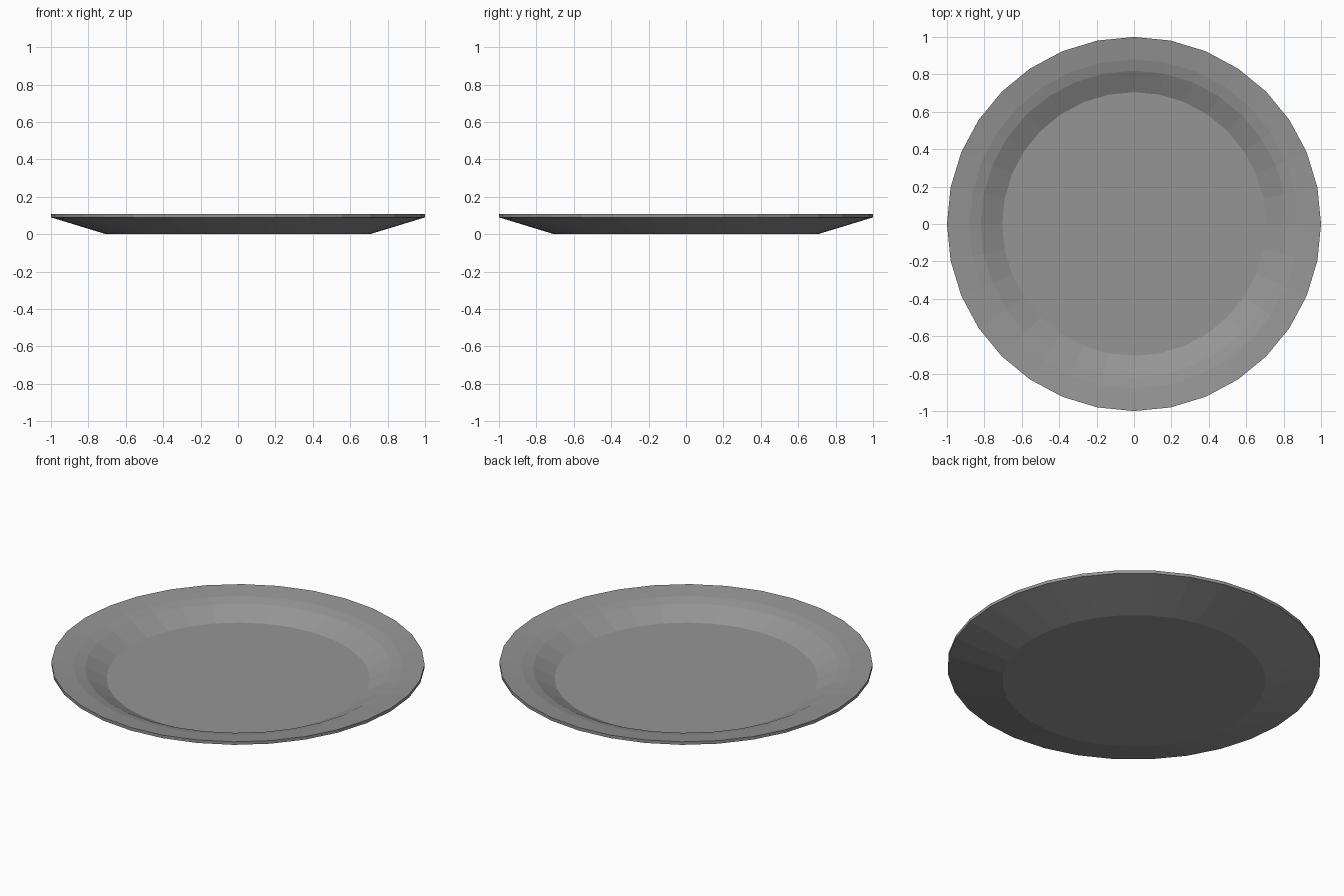
import bpy, bmesh
from math import cos, sin, tau

if "Cube" in bpy.data.objects:
    bpy.data.objects.remove(bpy.data.objects["Cube"])

SIDES = 32
# Plate profile (radius, height): underside, rim edge, then inner well
PROFILE = [(0.705, 0.0), (1.0, 0.09), (1.0, 0.108),
           (0.88, 0.093), (0.82, 0.077), (0.705, 0.018)]

bm = bmesh.new()
rings = [[bm.verts.new((r * cos(tau * i / SIDES), r * sin(tau * i / SIDES), z))
          for i in range(SIDES)] for r, z in PROFILE]

# Walls between successive rings
for a, b in zip(rings, rings[1:]):
    for i in range(SIDES):
        j = (i + 1) % SIDES
        bm.faces.new((a[i], a[j], b[j], b[i]))

# Flat base and eating surface
bm.faces.new(rings[0][::-1])
bm.faces.new(rings[-1])

mesh = bpy.data.meshes.new("plate")
bm.to_mesh(mesh)
bm.free()
plate = bpy.data.objects.new("plate", mesh)
bpy.context.collection.objects.link(plate)

# Dark grey glaze
glaze = bpy.data.materials.new("dark_grey")
glaze.diffuse_color = (0.3, 0.3, 0.3, 1)
glaze.use_nodes = True
glaze.node_tree.nodes["Principled BSDF"].inputs["Base Color"].default_value = glaze.diffuse_color
mesh.materials.append(glaze)
